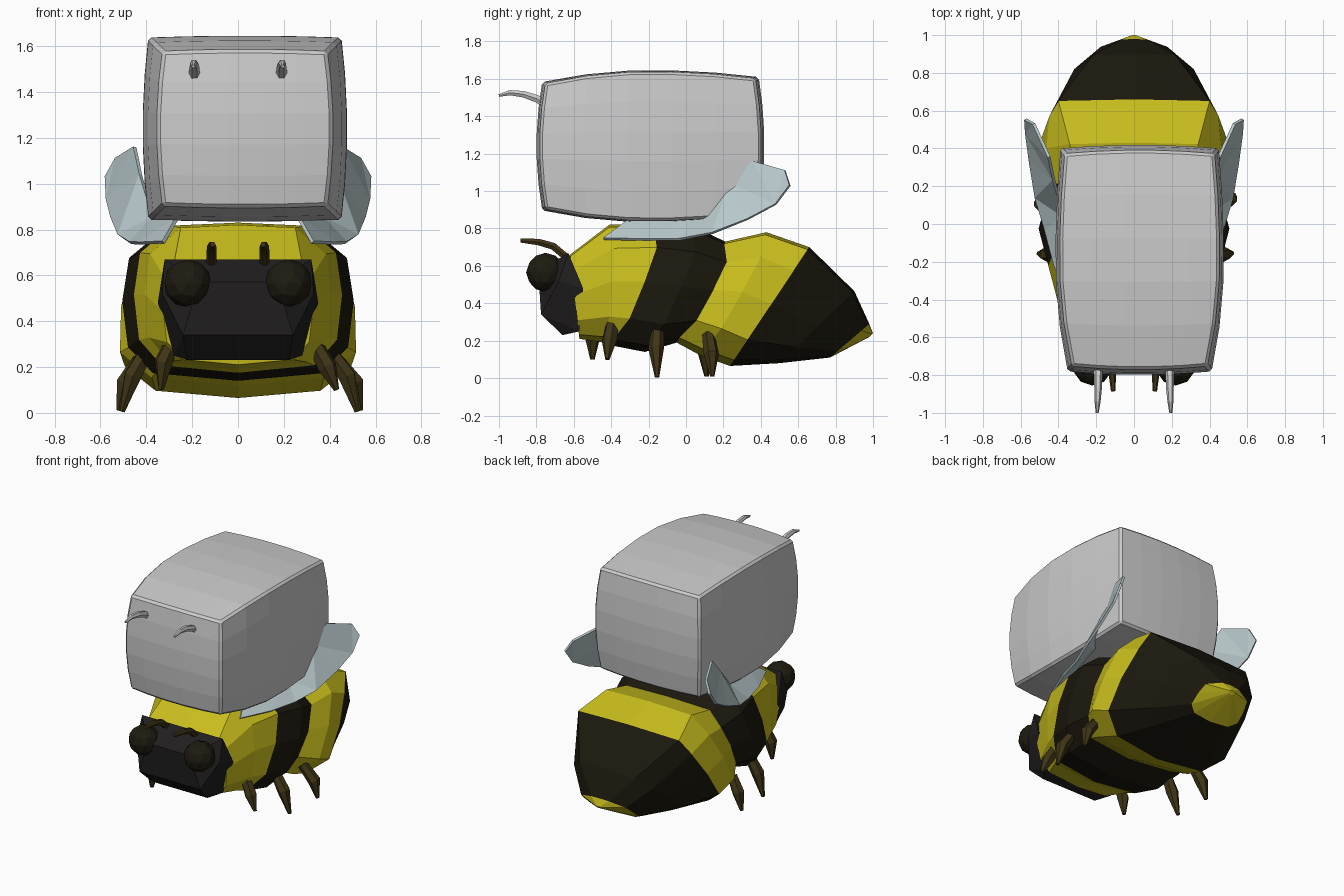
import bpy, bmesh, math
from mathutils import Vector

if "Cube" in bpy.data.objects:
    bpy.data.objects.remove(bpy.data.objects["Cube"])


def material(name, rgb):
    m = bpy.data.materials.new(name)
    m.diffuse_color = (*rgb, 1)
    m.use_nodes = True
    m.node_tree.nodes["Principled BSDF"].inputs["Base Color"].default_value = m.diffuse_color
    return m


YELLOW = material("yellow", (0.58, 0.51, 0.012))
BLACK = material("black", (0.011, 0.009, 0.004))
HEAD = material("head_black", (0.015, 0.013, 0.013))
EYE = material("eye_black", (0.013, 0.011, 0.005))
BROWN = material("leg_brown", (0.05, 0.035, 0.008))
WING = material("wing_blue_grey", (0.48, 0.58, 0.6))


def finish(bm, name, *mats):
    bmesh.ops.recalc_face_normals(bm, faces=bm.faces[:])
    me = bpy.data.meshes.new(name)
    bm.to_mesh(me)
    bm.free()
    ob = bpy.data.objects.new(name, me)
    bpy.context.collection.objects.link(ob)
    for m in mats:
        if m:
            me.materials.append(m)
    return ob


def loft(rings, name, mats, indices=None):
    """Skin closed rings of points into a capped body."""
    bm = bmesh.new()
    vr = [[bm.verts.new(p) for p in r] for r in rings]
    n = len(vr[0])
    for k, (a, b) in enumerate(zip(vr, vr[1:])):
        for i in range(n):
            f = bm.faces.new((a[i], a[(i + 1) % n], b[(i + 1) % n], b[i]))
            f.material_index = indices[k] if indices else 0
    bm.faces.new(vr[0])
    cap = bm.faces.new(vr[-1])
    cap.material_index = indices[-1] if indices else 0
    return finish(bm, name, *mats)


def tube(name, path, radii, mat, sides=6):
    pts = [Vector(p) for p in path]
    rings = []
    for i, p in enumerate(pts):
        d = (pts[min(i + 1, len(pts) - 1)] - pts[max(i - 1, 0)]).normalized()
        q = d.to_track_quat('Z', 'Y')
        rings.append([p + q @ Vector((radii[i] * math.cos(2 * math.pi * j / sides),
                                      radii[i] * math.sin(2 * math.pi * j / sides), 0))
                      for j in range(sides)])
    return loft(rings, name, (mat,))


# Striped thorax and abdomen: top y,z / bottom y,z / side width / top width / side shift
stations = [
    (-.62, .66, -.57, .21, .32, .28, 0),
    (-.41, .82, -.44, .19, .40, .25, .03),
    (-.17, .83, -.40, .175, .445, .29, .06),
    (.04, .81, -.22, .14, .495, .33, .06),
    (.21, .73, -.05, .19, .45, .33, .06),
    (.43, .78, .08, .12, .50, .34, .04),
    (.66, .70, .235, .065, .48, .40, 0),
    (.90, .465, .50, .08, .34, .22, 0),
    (.98, .29, .77, .11, .19, .07, 0),
    (1.0, .24, .98, .22, .02, .01, 0),
]
rings = []
for ty, tz, by, bz, w, wt, s in stations:
    flare = .06 if ty > .4 else 0          # abdomen is wider low down
    half = [(0, 0, 0), (.02, wt, 0), (.2, w * (.96 - flare / 2), s), (.48, w * 1.02, s),
            (.78, w * (.97 + flare), s * .8), (.95, w * .75, 0), (1, 0, 0)]
    right = [(x, ty + (by - ty) * t + o, tz + (bz - tz) * t) for t, x, o in half]
    rings.append(right + [(-x, y, z) for x, y, z in right[-2:0:-1]])
loft(rings, "striped_body", (YELLOW, BLACK), [0, 0, 1, 1, 0, 0, 1, 1, 0])

# Faceted head
bm = bmesh.new()
for x, y, z in [(.32, -.63, .67), (.35, -.55, .48), (.28, -.57, .25), (.22, -.66, .23),
                (.24, -.775, .34), (.17, -.79, .57), (.33, -.68, .52)]:
    for s in (1, -1):
        bm.verts.new((x * s, y, z))
bmesh.ops.convex_hull(bm, input=bm.verts[:])
finish(bm, "head", HEAD)

for side, s in (("right", 1), ("left", -1)):
    # Eyes
    bm = bmesh.new()
    bmesh.ops.create_icosphere(bm, subdivisions=2, radius=.105)
    bmesh.ops.translate(bm, verts=bm.verts[:], vec=(.22 * s, -.75, .565))
    finish(bm, side + "_eye", EYE)

    # Antennae
    tube(side + "_antenna",
         [(.115 * s, -.62, .63), (.115 * s, -.71, .705), (.115 * s, -.79, .728), (.11 * s, -.885, .735)],
         [.022, .022, .02, .012], BROWN)

    # Horns on the front of the block
    tube(side + "_block_horn",
         [(.19 * s, -.74, 1.46), (.19 * s, -.80, 1.495), (.19 * s, -.87, 1.518),
          (.193 * s, -.94, 1.526), (.195 * s, -1.0, 1.511)],
         [.024, .023, .02, .016, .008], None)

    # Wings
    outline = [(.325, -.44, .745), (.42, -.22, .74), (.47, -.03, .742), (.52, .14, .775),
               (.55, .33, .85), (.57, .48, .93), (.575, .555, 1.03), (.53, .53, 1.11),
               (.45, .355, 1.16), (.425, .235, 1.04), (.37, .04, .85), (.265, -.3, .85)]
    bm = bmesh.new()
    vs = [bm.verts.new((x * s, y, z)) for x, y, z in outline]
    # strips joining the outer edge to the inner edge
    for quad in ((0, 1, 11), (1, 2, 10, 11), (2, 3, 10), (3, 4, 9, 10), (4, 5, 8, 9), (5, 6, 7, 8)):
        bm.faces.new([vs[i] for i in quad])
    bmesh.ops.triangulate(bm, faces=bm.faces[:])
    wing = finish(bm, side + "_wing", WING)
    mod = wing.modifiers.new("thickness", 'SOLIDIFY')
    mod.thickness = .016
    mod.offset = 0

# Legs: hip, knee, foot
legs = {
    "right_front_leg": [(.33, -.39, .31), (.39, -.41, .20), (.43, -.42, .10)],
    "right_middle_leg": [(.40, -.15, .27), (.475, -.16, .16), (.52, -.155, .005)],
    "right_rear_leg": [(.43, .12, .23), (.51, .135, .13), (.535, .14, .01)],
    "left_front_leg": [(-.29, -.49, .30), (-.325, -.50, .22), (-.335, -.50, .10)],
    "left_middle_leg": [(-.40, -.15, .27), (-.46, -.16, .16), (-.505, -.155, .005)],
    "left_rear_leg": [(-.43, .09, .23), (-.49, .105, .13), (-.52, .11, .01)],
}
for name, path in legs.items():
    tube(name, path, [.034, .042, .012], BROWN, 6)

# Pillow-sided block carried on the back, tapering towards the front
bm = bmesh.new()
bmesh.ops.create_cube(bm, size=2)
bmesh.ops.subdivide_edges(bm, edges=bm.edges[:], cuts=4, use_grid_fill=True)
for v in bm.verts:
    u, d, w = v.co
    front = d < 0
    hx = .447 * (1 - (.145 if front else .06) * d * d - .055 * w * w)
    hy = .61 * (1 - .03 * u * u - .05 * w * w)
    hz = .407 * (1 - (.155 if front else .09) * d * d - .02 * u * u)
    v.co = (.03 + u * hx, -.19 + d * hy, 1.24 + w * hz)
block = finish(bm, "carried_block")
bev = block.modifiers.new("edge_bevel", 'BEVEL')
bev.width = .014
bev.segments = 1
bev.limit_method = 'ANGLE'
bev.angle_limit = math.radians(45)
